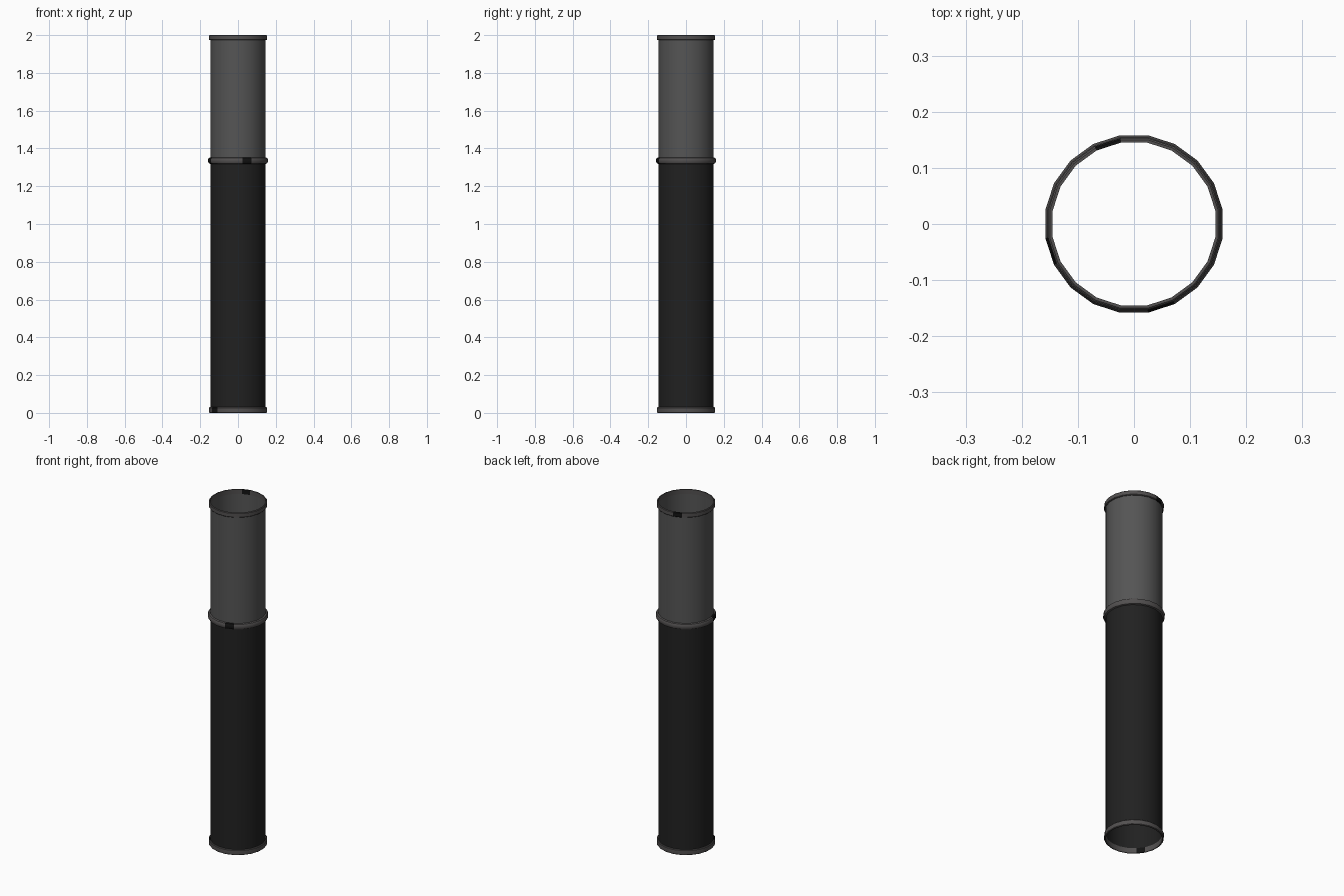
import bpy, math

if "Cube" in bpy.data.objects:
    bpy.data.objects.remove(bpy.data.objects["Cube"])

SIDES = 20


def material(name, rgb):
    m = bpy.data.materials.new(name)
    m.diffuse_color = (*rgb, 1)
    m.use_nodes = True
    m.node_tree.nodes["Principled BSDF"].inputs["Base Color"].default_value = m.diffuse_color
    return m


grey = material("mid grey", (0.09, 0.09, 0.09))
black = material("soft black", (0.015, 0.015, 0.015))
steel = material("warm grey", (0.085, 0.08, 0.08))
dark = material("dark patch", (0.006, 0.006, 0.006))


def lathe(name, profile, mats, closed=False, dark_sides=()):
    """Revolve (radius, z) points; facets are centred on the axes."""
    n = len(profile)
    verts, faces, idx = [], [], []
    for i in range(SIDES):
        a = math.radians(-9 + 18 * i)
        verts += [(r * math.cos(a), r * math.sin(a), z) for r, z in profile]
    for i in range(SIDES):
        j = (i + 1) % SIDES
        for k in range(n if closed else n - 1):
            l = (k + 1) % n
            faces.append((i * n + k, j * n + k, j * n + l, i * n + l))
            idx.append(1 if i in dark_sides else 0)
    me = bpy.data.meshes.new(name)
    me.from_pydata(verts, [], faces)
    for m in mats:
        me.materials.append(m)
    for p, m in zip(me.polygons, idx):
        p.material_index = m
    ob = bpy.data.objects.new(name, me)
    bpy.context.collection.objects.link(ob)
    bpy.ops.object.select_all(action='DESELECT')
    ob.select_set(True)
    bpy.context.view_layer.objects.active = ob
    bpy.ops.object.shade_smooth_by_angle(angle=math.radians(35))
    return ob


# Open thin-walled tubes
R = 0.148
lathe("lower_tube", [(R, 0.004), (R, 1.335)], [black])
lathe("upper_tube", [(R, 1.335), (R, 1.996)], [grey])


# End collars, with one dark clasp facet each
def collar(name, z0, z1, sides):
    c = 0.003
    lathe(name, [(R - 0.001, z0), (0.152, z0), (0.155, z0 + c), (0.155, z1 - c),
                 (0.152, z1), (R - 0.001, z1)], [steel, dark], True, sides)


collar("bottom_collar", 0.0, 0.03, (12,))
collar("top_collar", 1.973, 2.0, (6,))

# Rounded joint ring between the tubes
lathe("joint_ring", [(R - 0.0005, 1.318), (0.156, 1.321), (0.160, 1.329), (0.160, 1.342),
                     (0.156, 1.350), (R - 0.0005, 1.353)], [steel, dark], False, (11, 16))
